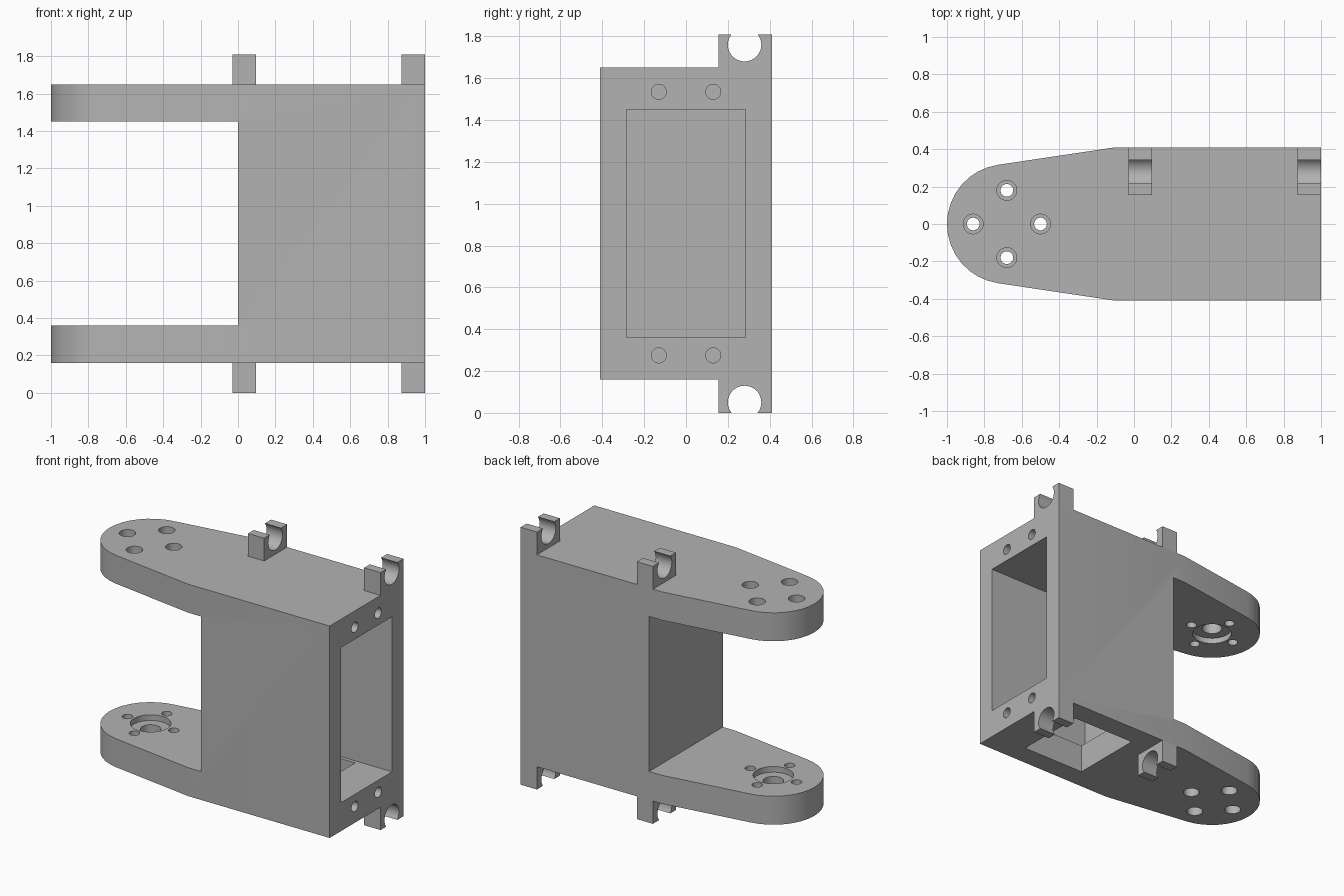
import bpy, bmesh, math
from mathutils import Vector

if "Cube" in bpy.data.objects:
    bpy.data.objects.remove(bpy.data.objects["Cube"], do_unlink=True)

grey = bpy.data.materials.new("plain grey")
grey.use_nodes = True
colour = (0.45, 0.45, 0.45, 1)
grey.diffuse_color = colour
grey.node_tree.nodes["Principled BSDF"].inputs["Base Color"].default_value = colour

BOTTOM, TOP = 0.16, 1.65
MID = (BOTTOM + TOP) / 2
HALF_Y = 0.41
HUB_X, HUB_R = -0.68, 0.32


def prism(name, points, offset):
    """Extrude a flat outline of 3D points along an offset."""
    bm = bmesh.new()
    face = bm.faces.new([bm.verts.new(p) for p in points])
    new = bmesh.ops.extrude_face_region(bm, geom=[face])["geom"]
    verts = [v for v in new if isinstance(v, bmesh.types.BMVert)]
    bmesh.ops.translate(bm, verts=verts, vec=offset)
    bmesh.ops.recalc_face_normals(bm, faces=bm.faces)
    mesh = bpy.data.meshes.new(name)
    bm.to_mesh(mesh)
    bm.free()
    mesh.materials.append(grey)
    obj = bpy.data.objects.new(name, mesh)
    bpy.context.collection.objects.link(obj)
    return obj


def cut(target, cutter):
    cutter.hide_render = True
    mod = target.modifiers.new("cut", "BOOLEAN")
    mod.operation, mod.solver, mod.object = "DIFFERENCE", "EXACT", cutter
    bpy.context.view_layer.objects.active = target
    bpy.ops.object.modifier_apply(modifier=mod.name)
    bpy.data.objects.remove(cutter, do_unlink=True)


def cut_box(target, x, y, z):
    corners = [(x[0], y[0], z[0]), (x[1], y[0], z[0]), (x[1], y[1], z[0]), (x[0], y[1], z[0])]
    cut(target, prism("box_cutter", corners, (0, 0, z[1] - z[0])))


def cut_hole(target, start, end, radius):
    """Round hole along x or z from start to end."""
    start, axis = Vector(start), Vector(end) - Vector(start)
    u, v = Vector((0, 1, 0)), axis.normalized().cross((0, 1, 0))
    ring = [math.tau * i / 24 for i in range(24)]
    points = [start + radius * (u * math.cos(a) + v * math.sin(a)) for a in ring]
    cut(target, prism("hole_cutter", points, axis))


def smooth(obj):
    bpy.ops.object.select_all(action="DESELECT")
    obj.select_set(True)
    bpy.context.view_layer.objects.active = obj
    bpy.ops.object.shade_smooth_by_angle(angle=math.radians(30))


# Fork-shaped bracket: rounded outline, full height
arc = [math.radians(98 + 164 * i / 16) for i in range(17)]
outline = [(1, -HALF_Y), (1, HALF_Y), (-0.1, HALF_Y)]
outline += [(HUB_X + HUB_R * math.cos(a), HUB_R * math.sin(a)) for a in arc]
outline += [(-0.1, -HALF_Y)]
bracket = prism("bracket", [(x, y, BOTTOM) for x, y in outline], (0, 0, TOP - BOTTOM))

# Gap between the arms, pocket in the body and window in its floor
cut_box(bracket, (-1.2, 0), (-0.6, 0.6), (0.36, 1.45))
cut_box(bracket, (0.19, 1.1), (-0.285, 0.285), (0.36, 1.45))
cut_box(bracket, (0.24, 0.73), (-0.26, 0.26), (0.1, 0.4))

# Screw holes in the open face
for y in (-0.13, 0.13):
    for z in (0.275, 1.535):
        cut_hole(bracket, (1.1, y, z), (0.75, y, z), 0.036)

# Counterbored bolt holes and hub recesses, mirrored on both arms
for side in (-1, 1):
    outer, inner = MID + side * 0.745, MID + side * 0.545
    for dx, dy in ((0.18, 0), (-0.18, 0), (0, 0.18), (0, -0.18)):
        x = HUB_X + dx
        cut_hole(bracket, (x, dy, inner - side * 0.05), (x, dy, outer + side * 0.05), 0.034)
        cut_hole(bracket, (x, dy, outer - side * 0.1), (x, dy, outer + side * 0.05), 0.053)
    for radius, depth in ((0.13, 0.04), (0.066, 0.12)):
        cut_hole(bracket, (HUB_X, 0, inner - side * 0.05), (HUB_X, 0, inner + side * depth), radius)
smooth(bracket)

# Four snap clips with an open round seat
SEAT_Y, SEAT_R, SEAT_H, CLIP_H = 0.28, 0.08, 0.11, 0.16
lip = math.asin((CLIP_H - SEAT_H) / SEAT_R)
sweep = [lip - (math.pi + 2 * lip) * i / 20 for i in range(21)]
seat = [(SEAT_Y + SEAT_R * math.cos(a), SEAT_H + SEAT_R * math.sin(a)) for a in sweep]
profile = [(0.155, 0), (HALF_Y, 0), (HALF_Y, CLIP_H)] + seat + [(0.155, CLIP_H)]
for level, base, side in (("upper", TOP, 1), ("lower", BOTTOM, -1)):
    for place, x, width in (("inner", -0.03, 0.125), ("outer", 0.873, 0.127)):
        clip = prism(f"{level}_{place}_clip", [(x, y, base + side * h) for y, h in profile], (width, 0, 0))
        smooth(clip)
